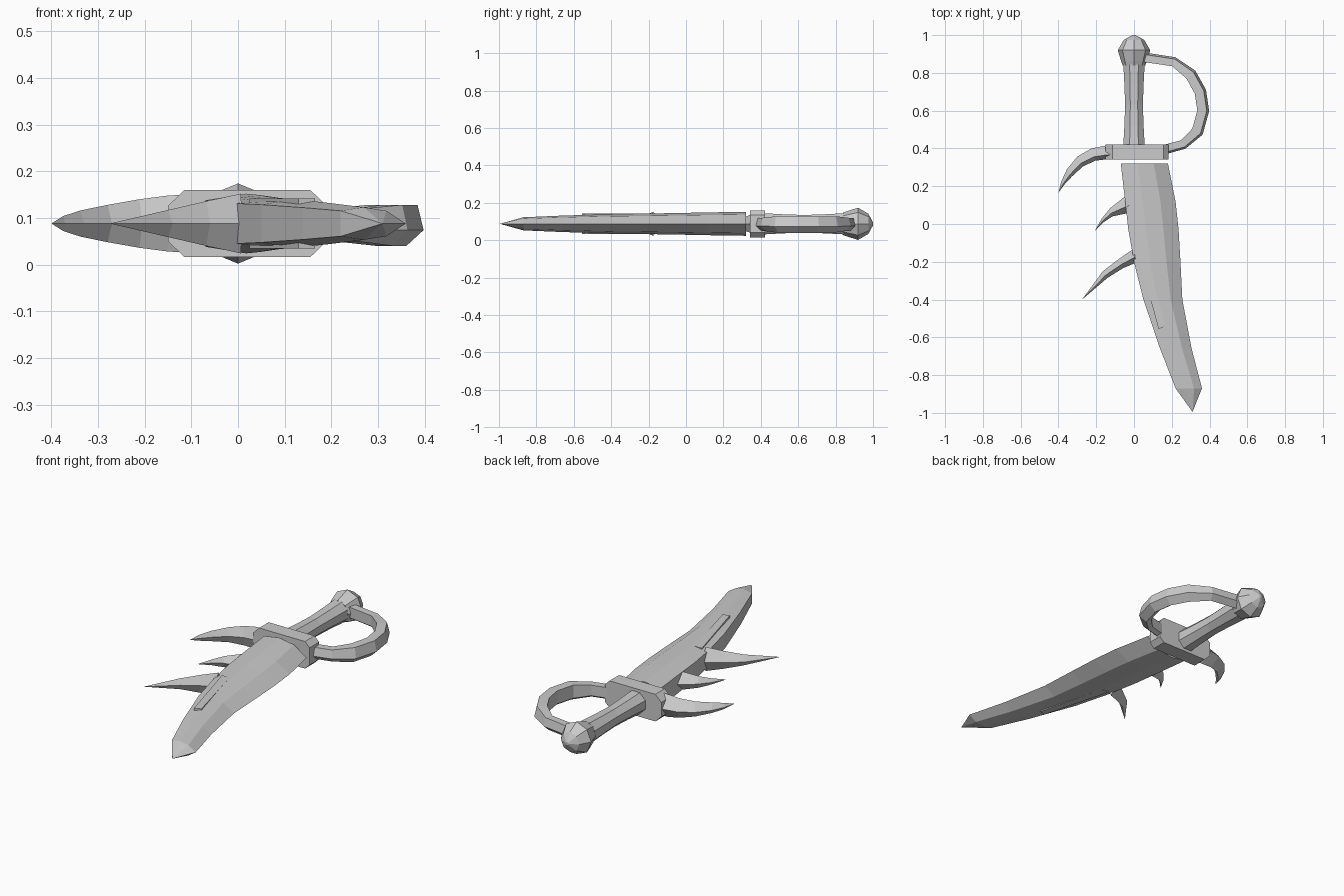
import bpy, bmesh
from math import cos, sin, pi
from mathutils import Vector

MID = 0.088  # height of the flat symmetry plane

cube = bpy.data.objects.get("Cube")
if cube:
    bpy.data.objects.remove(cube, do_unlink=True)

steel = bpy.data.materials.new("grey_steel")
GREY = (0.6, 0.6, 0.6, 1)
steel.diffuse_color = GREY
steel.use_nodes = True
steel.node_tree.nodes["Principled BSDF"].inputs["Base Color"].default_value = GREY


def loft(name, rings):
    """Skin a list of equal-sized rings and cap both ends."""
    bm = bmesh.new()
    loops = [[bm.verts.new(p) for p in ring] for ring in rings]
    n = len(loops[0])
    for a, b in zip(loops, loops[1:]):
        for i in range(n):
            j = (i + 1) % n
            bm.faces.new((a[i], a[j], b[j], b[i]))
    bm.faces.new(loops[0])
    bm.faces.new(loops[-1])
    bmesh.ops.remove_doubles(bm, verts=bm.verts, dist=0.0005)
    bmesh.ops.recalc_face_normals(bm, faces=bm.faces)
    mesh = bpy.data.meshes.new(name)
    bm.to_mesh(mesh)
    bm.free()
    mesh.materials.append(steel)
    obj = bpy.data.objects.new(name, mesh)
    bpy.context.collection.objects.link(obj)
    return obj


def turned(name, stations, sides=8, phase=0.0):
    """Faceted solid of revolution along y from (y, radius) pairs."""
    angles = [2 * pi * i / sides + phase for i in range(sides)]
    loft(name, [[(r * cos(a), y, MID + r * sin(a)) for a in angles]
                for y, r in stations])


def thorn(name, stations, ridge=0.6):
    """Diamond-section spike from (outer xy, inner xy, half height)."""
    rings = []
    for outer, inner, h in stations:
        o, i = Vector((*outer, MID)), Vector((*inner, MID))
        m, up = o.lerp(i, ridge), Vector((0, 0, h))
        rings.append([o, m + up, i, m - up])
    loft(name, rings)


# Blade: flat spine on the right, sharp cutting edge on the left
section = [(0, 0.78), (0.35, 1), (0.7, 0.78), (1, 0),
           (0.7, -0.78), (0.35, -1), (0, -0.78)]
blade = [(0.32, -0.07, 0.18, 0.064), (0.12, -0.047, 0.22, 0.061),
         (-0.03, -0.03, 0.236, 0.058), (-0.2, 0.0, 0.246, 0.055),
         (-0.4, 0.05, 0.256, 0.052), (-0.66, 0.138, 0.305, 0.044),
         (-0.87, 0.22, 0.36, 0.035), (-0.995, 0.31, 0.31, 0)]
loft("blade", [[(l + f * (r - l), y, MID + k * h) for f, k in section]
               for y, l, r, h in blade])

# Thin raised strip beside the spine, showing on both faces
strip = [(0.13, -0.555), (0.165, -0.543), (0.07, -0.17), (0.025, -0.17)]
loft("blade_strip", [[(x, y, MID + z) for x, y in strip] for z in (-0.054, 0.054)])

# Spikes along the spine
thorn("upper_spike", [((-0.03, 0.155), (-0.02, 0.06), 0.05),
                      ((-0.055, 0.14), (-0.045, 0.055), 0.047),
                      ((-0.125, 0.085), (-0.115, 0.04), 0.03),
                      ((-0.17, 0.03), (-0.16, 0.01), 0.016),
                      ((-0.21, -0.04), (-0.21, -0.04), 0)])
thorn("lower_spike", [((0.0, -0.13), (0.01, -0.205), 0.064),
                      ((-0.08, -0.185), (-0.06, -0.235), 0.048),
                      ((-0.165, -0.25), (-0.14, -0.285), 0.029),
                      ((-0.275, -0.4), (-0.275, -0.4), 0)])

# Cross guard with chamfered corners
guard = [(-0.15, 0.038), (-0.115, 0.072), (0.155, 0.072), (0.182, 0.046)]
outline = guard + [(x, -z) for x, z in reversed(guard)]
loft("guard", [[(x, y, MID + z) for x, z in outline] for y in (0.342, 0.422)])

# Curved hook on the right end of the guard
thorn("guard_hook", [((-0.11, 0.418), (-0.11, 0.342), 0.062),
                     ((-0.15, 0.415), (-0.15, 0.342), 0.06),
                     ((-0.225, 0.40), (-0.205, 0.335), 0.052),
                     ((-0.30, 0.357), (-0.27, 0.305), 0.04),
                     ((-0.355, 0.29), (-0.33, 0.25), 0.028),
                     ((-0.385, 0.225), (-0.37, 0.207), 0.016),
                     ((-0.4, 0.165), (-0.4, 0.165), 0)], ridge=0.68)

# Grip and pommel
turned("grip", [(0.42, 0.061), (0.52, 0.055), (0.63, 0.051), (0.74, 0.055),
                (0.845, 0.061)], phase=pi / 8)
turned("pommel", [(0.84, 0.06), (0.862, 0.068), (0.92, 0.086), (0.975, 0.054),
                  (1.0, 0.008)])

# Knuckle bow: five-sided bar swept from guard to pommel
bar = [(0.02, 0.04), (0.033, -0.014), (-0.004, -0.048), (-0.03, -0.03), (-0.03, 0.04)]
path = [Vector(p) for p in ((0.16, 0.395), (0.26, 0.422), (0.335, 0.49), (0.365, 0.6),
                            (0.35, 0.7), (0.3, 0.79), (0.21, 0.858), (0.05, 0.882))]
rings = []
for i, p in enumerate(path):
    along = (path[min(i + 1, len(path) - 1)] - path[max(i - 1, 0)]).normalized()
    out = Vector((along.y, -along.x))
    size = 1.0 if 1 < i < 6 else 0.8
    rings.append([(*(p + out * o * size), MID + z * size) for o, z in bar])
loft("knuckle_bow", rings)
